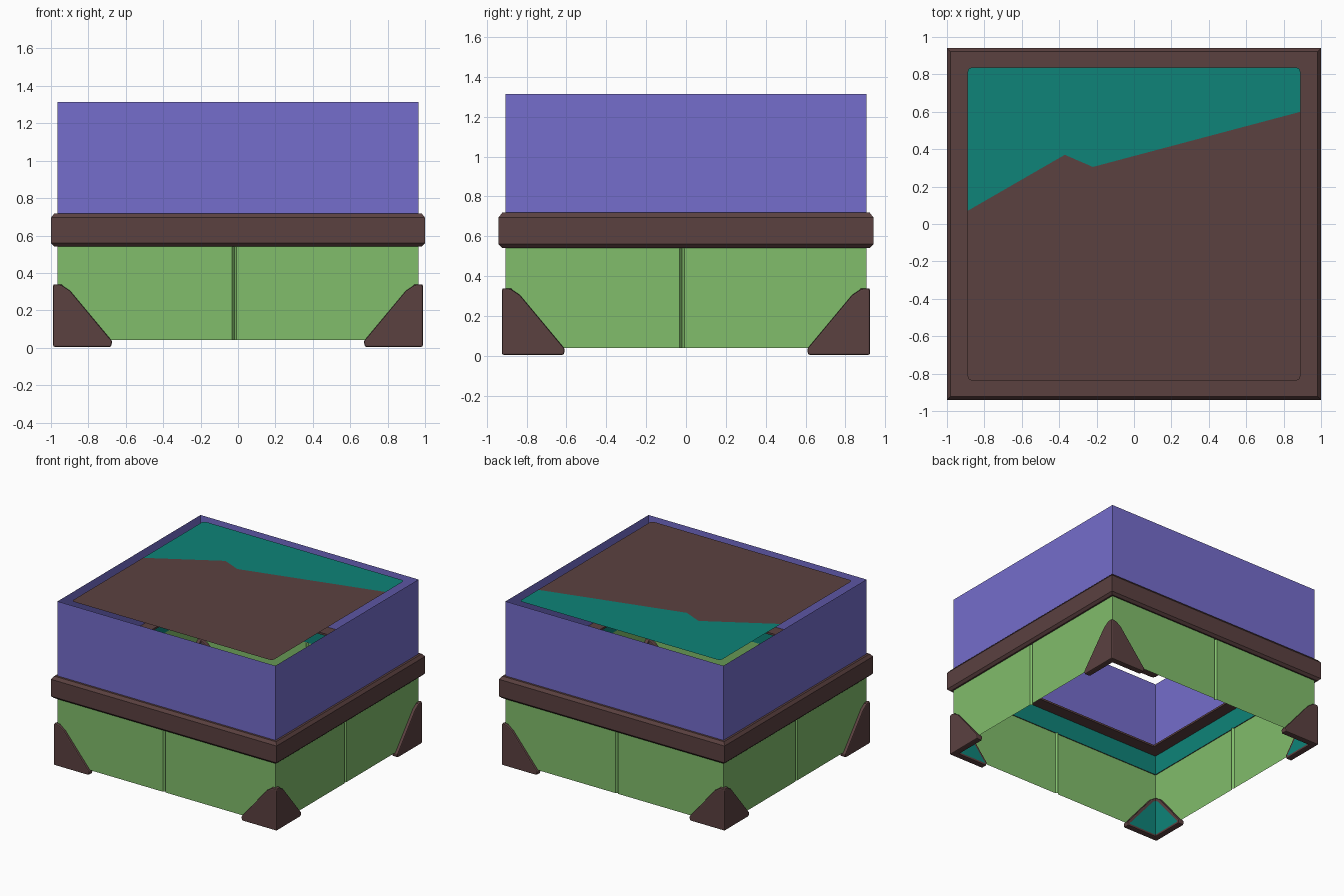
import bpy, bmesh, math

if "Cube" in bpy.data.objects:
    bpy.data.objects.remove(bpy.data.objects["Cube"])


def material(name, rgb):
    m = bpy.data.materials.new(name)
    lin = [((c / 255 + 0.055) / 1.055) ** 2.4 if c > 10 else c / 255 / 12.92 for c in rgb]
    m.diffuse_color = (*lin, 1)
    m.use_nodes = True
    m.node_tree.nodes["Principled BSDF"].inputs["Base Color"].default_value = m.diffuse_color
    return m


PURPLE = material("purple", (117, 109, 204))
GREEN = material("green", (129, 189, 107))
BROWN = material("dark brown", (91, 65, 64))
TEAL = material("teal", (14, 131, 120))


def finish(name, bm, mats, recalc=True):
    if recalc:
        bmesh.ops.recalc_face_normals(bm, faces=bm.faces)
    me = bpy.data.meshes.new(name)
    bm.to_mesh(me)
    bm.free()
    for m in mats:
        me.materials.append(m)
    ob = bpy.data.objects.new(name, me)
    bpy.context.collection.objects.link(ob)
    return ob


def sheet(name, loop, z0, z1, mat):
    """Open-ended wall sheet standing on a closed outline."""
    bm = bmesh.new()
    lo = [bm.verts.new((x, y, z0)) for x, y in loop]
    hi = [bm.verts.new((x, y, z1)) for x, y in loop]
    n = len(loop)
    for i in range(n):
        j = (i + 1) % n
        bm.faces.new((lo[i], lo[j], hi[j], hi[i]))
    return finish(name, bm, [mat], recalc=False)


HX, HY = 0.965, 0.905

# Lower walls: single sheets with a small V groove near each middle
g, w, d = -0.02, 0.012, 0.015
lower = [(-HX, -HY), (g - w, -HY), (g, -HY + d), (g + w, -HY),
         (HX, -HY), (HX, g - w), (HX - d, g), (HX, g + w),
         (HX, HY), (g + w, HY), (g, HY - d), (g - w, HY),
         (-HX, HY), (-HX, g + w), (-HX + d, g), (-HX, g - w)]
sheet("lower_walls", lower, 0.04, 0.55, GREEN)

# Upper walls
sheet("upper_walls", [(-HX, -HY), (HX, -HY), (HX, HY), (-HX, HY)], 0.71, 1.315, PURPLE)

# Middle rim: profile (inward offset, height) carried round the rectangle
profile = [(0.018, 0.718), (0.14, 0.718), (0.14, 0.703), (0.04, 0.703),
           (0.04, 0.548), (0.018, 0.542), (0.0, 0.56), (0.0, 0.695)]
bm = bmesh.new()
rings = [[bm.verts.new((sx * (1.0 - o), sy * (0.94 - o), z)) for o, z in profile]
         for sx, sy in ((-1, -1), (1, -1), (1, 1), (-1, 1))]
n = len(profile)
for i in range(4):
    a, b = rings[i], rings[(i + 1) % 4]
    for k in range(n):
        f = bm.faces.new((a[k], b[k], b[(k + 1) % n], a[(k + 1) % n]))
        f.material_index = 1 if k == 3 else 0   # hidden inner side of the rim
finish("middle_rim", bm, [BROWN, TEAL])

# Corner feet: two slanted plates clasping the wall at each corner
FX, FY, T = 0.988, 0.923, 0.05
foot = [(0, 0.005), (0.31, 0.005), (0.315, 0.035), (0.09, 0.305), (0.045, 0.335), (0.012, 0.34), (0, 0.33)]
for sx, sname in ((-1, "left"), (1, "right")):
    for sy, fname in ((-1, "front"), (1, "back")):
        bm = bmesh.new()
        for along_x in (True, False):
            def place(u, v, z):
                p, q = (u, v) if along_x else (v, u)
                return bm.verts.new((sx * (FX - p), sy * (FY - q), z))
            out = [place(u, 0, z) for u, z in foot]
            inn = [place(u, T, z) for u, z in foot]
            bm.faces.new(out)
            inner = bm.faces.new(inn[::-1])
            for i in range(len(foot)):
                j = (i + 1) % len(foot)
                bm.faces.new((out[i], out[j], inn[j], inn[i]))
            # teal field inside a brown border on the inner face
            bmesh.ops.recalc_face_normals(bm, faces=bm.faces)
            bmesh.ops.inset_region(bm, faces=[inner], thickness=0.022)
            inner.material_index = 1
        ob = finish(f"{fname}_{sname}_foot", bm, [BROWN, TEAL])
        bev = ob.modifiers.new("soft edges", "BEVEL")
        bev.width = 0.008
        bev.segments = 2
        bev.limit_method = "ANGLE"
        bev.angle_limit = math.radians(40)

# Top panel: one flat sheet split along a jagged line into teal and brown
PX, PY, PZ, R = 0.89, 0.837, 1.311, 0.025


def corner(sx, sy, start):
    return [(sx * (PX - R) + R * math.cos(math.radians(start + t)),
             sy * (PY - R) + R * math.sin(math.radians(start + t))) for t in (0, 30, 60, 90)]


split = [(-PX, 0.07), (-0.37, 0.37), (-0.22, 0.305), (PX, 0.6)]
bm = bmesh.new()
mid = [bm.verts.new((x, y, PZ)) for x, y in split]
back = [bm.verts.new((x, y, PZ)) for x, y in corner(1, 1, 0) + corner(-1, 1, 90)]
front = [bm.verts.new((x, y, PZ)) for x, y in corner(-1, -1, 180) + corner(1, -1, 270)]
bm.faces.new(mid + back).material_index = 1
bm.faces.new(mid[::-1] + front).material_index = 0
bmesh.ops.triangulate(bm, faces=bm.faces)
finish("top_panel", bm, [BROWN, TEAL], recalc=False)
